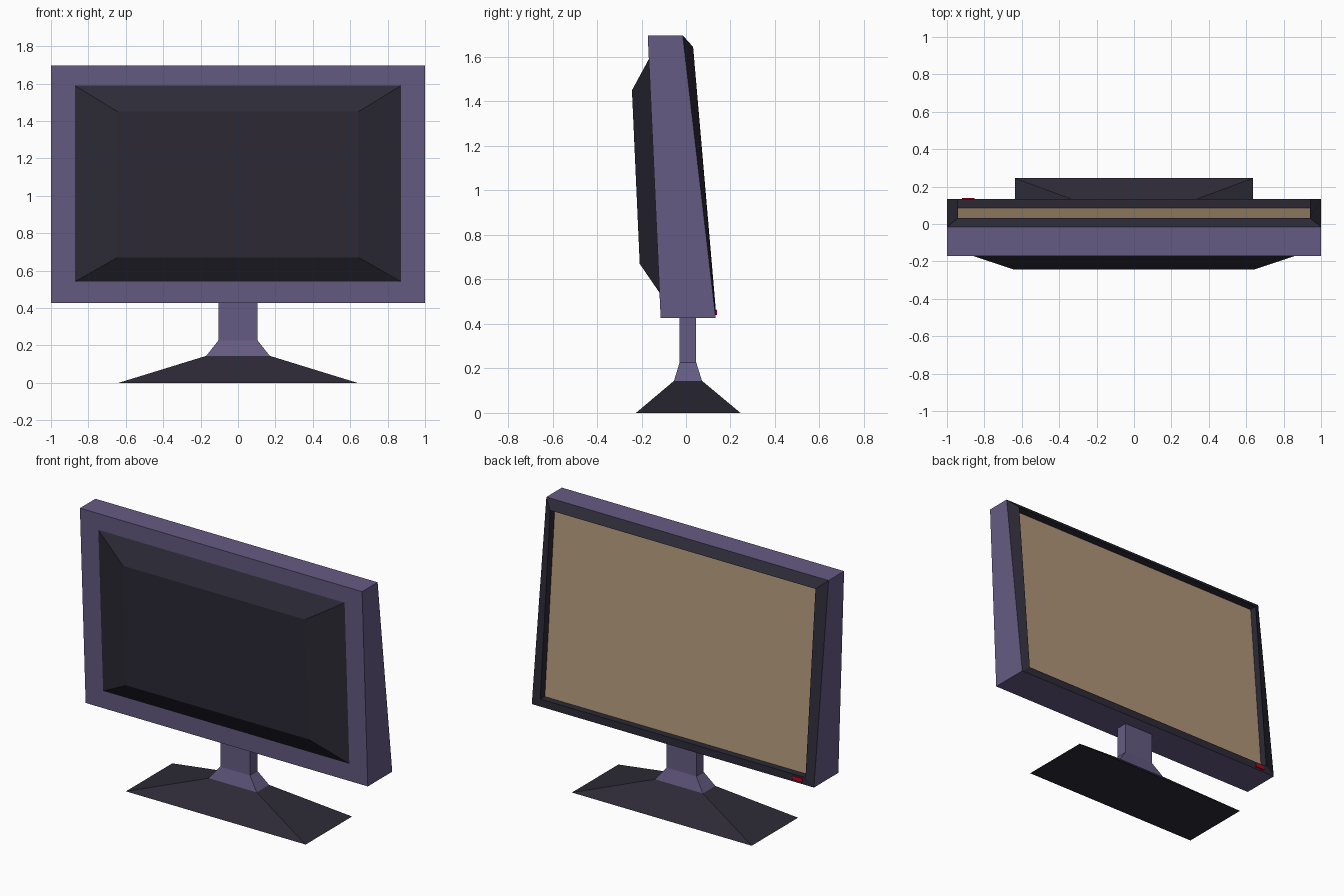
import bpy

if "Cube" in bpy.data.objects:
    bpy.data.objects.remove(bpy.data.objects["Cube"])


def material(name, rgb):
    m = bpy.data.materials.new(name)
    m.diffuse_color = (*rgb, 1)
    m.use_nodes = True
    m.node_tree.nodes["Principled BSDF"].inputs["Base Color"].default_value = m.diffuse_color
    return m


PURPLE = material("purple_plastic", (0.13, 0.105, 0.225))
DARK = material("dark_plastic", (0.026, 0.023, 0.037))
TAN = material("tan_screen", (0.44, 0.31, 0.19))
RED = material("red_light", (0.5, 0.0, 0.01))


def loft(name, mat, sections, first=False, last=False, cx=0.0):
    """Join rectangles (half width, (y, z) of low edge, (y, z) of high edge)."""
    verts, faces = [], []
    for w, lo, hi in sections:
        verts += [(cx - w, *lo), (cx + w, *lo), (cx + w, *hi), (cx - w, *hi)]
    for s in range(len(sections) - 1):
        a, b = 4 * s, 4 * s + 4
        for i in range(4):
            j = (i + 1) % 4
            faces.append((a + i, b + i, b + j, a + j))
    if first:
        faces.append((0, 1, 2, 3))
    if last:
        n = len(verts)
        faces.append((n - 1, n - 2, n - 3, n - 4))
    mesh = bpy.data.meshes.new(name)
    mesh.from_pydata(verts, [], faces)
    mesh.materials.append(mat)
    ob = bpy.data.objects.new(name, mesh)
    bpy.context.collection.objects.link(ob)
    return ob


# Tilted casing, open at the back where the bezel sits
casing_back = (1.0, (0.133, 0.427), (-0.015, 1.697))
loft("casing", PURPLE, [(1.0, (-0.114, 0.427), (-0.172, 1.697)), casing_back], first=True)

# Bulging panel on the front of the casing
loft("front_panel", DARK, [(0.645, (-0.208, 0.67), (-0.243, 1.45)),
                           (0.873, (-0.119, 0.54), (-0.167, 1.59))], first=True)

# Bezel rim stepping in to the recessed screen
recess = (0.94, (0.086, 0.473), (-0.015, 1.642))
loft("bezel", DARK, [casing_back, (0.94, (0.133, 0.475), (0.032, 1.645)), recess])
loft("screen", TAN, [recess], last=True)

# Power light on the lower bezel
loft("power_light", RED, [(0.033, (0.12, 0.44), (0.12, 0.464)),
                          (0.033, (0.14, 0.44), (0.138, 0.464))], True, True, cx=-0.887)

# Flared neck and sloping foot, from the top down
flare = (0.17, (-0.054, 0.144), (0.072, 0.144))
loft("neck", PURPLE, [(0.105, (-0.029, 0.43), (0.046, 0.43)),
                      (0.105, (-0.029, 0.226), (0.046, 0.226)), flare])
loft("foot", DARK, [flare, (0.637, (-0.225, 0.0), (0.245, 0.0))], True, True)
